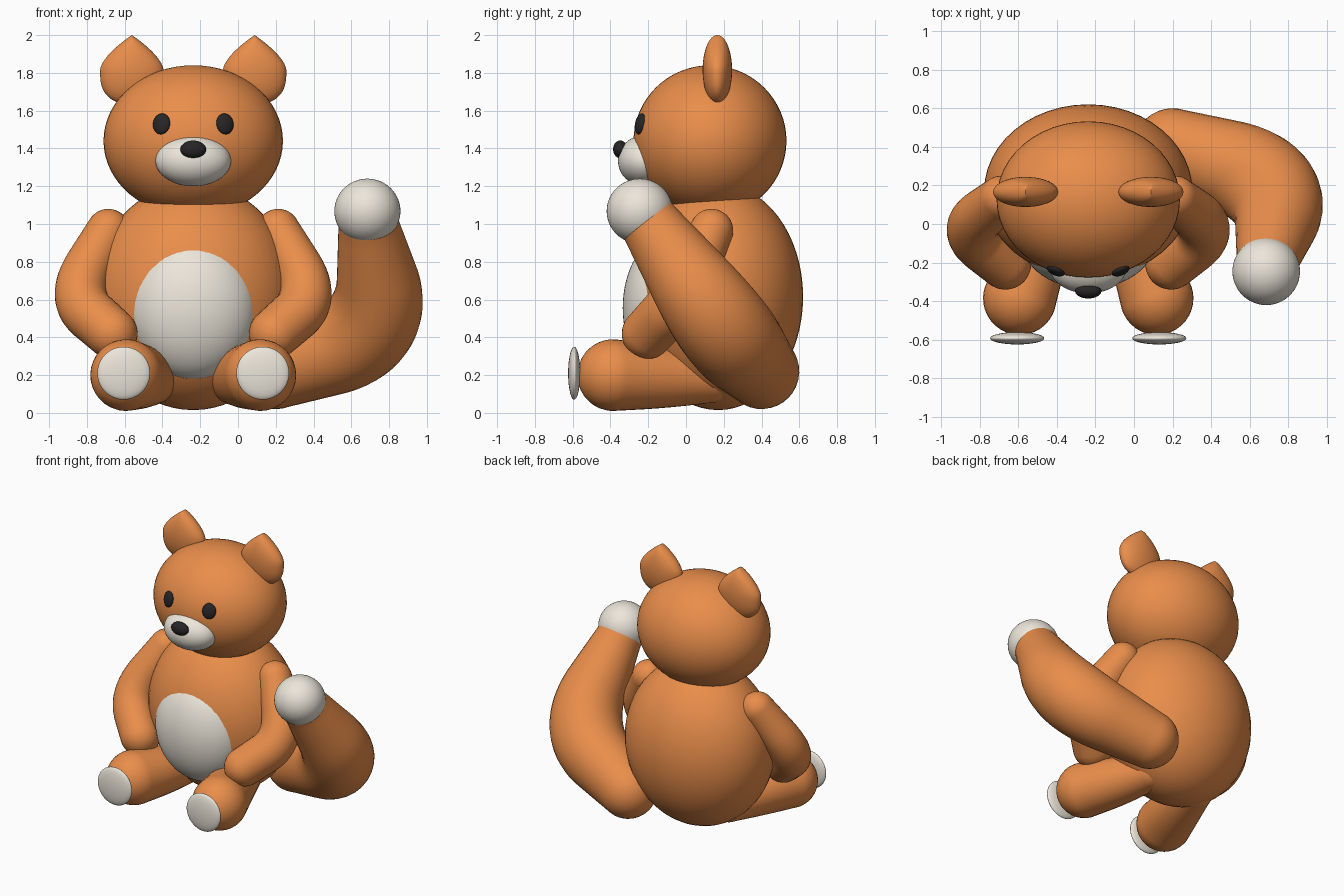
import bpy, bmesh, math
from mathutils import Vector, Matrix

if "Cube" in bpy.data.objects:
    bpy.data.objects.remove(bpy.data.objects["Cube"])

CX = -0.237  # symmetry axis of the sitting animal


def material(name, rgb):
    m = bpy.data.materials.new(name)
    m.diffuse_color = (*rgb, 1)
    m.use_nodes = True
    m.node_tree.nodes["Principled BSDF"].inputs["Base Color"].default_value = m.diffuse_color
    return m


ORANGE = material("orange_fur", (0.82, 0.27, 0.07))
CREAM = material("cream_fur", (0.84, 0.79, 0.70))
BLACK = material("black", (0.02, 0.018, 0.018))


def finish(bm, name, mat):
    bmesh.ops.recalc_face_normals(bm, faces=bm.faces)
    me = bpy.data.meshes.new(name)
    bm.to_mesh(me)
    bm.free()
    me.materials.append(mat)
    for p in me.polygons:
        p.use_smooth = True
    ob = bpy.data.objects.new(name, me)
    bpy.context.collection.objects.link(ob)
    return ob


def ellipsoid(name, mat, centre, radii, turn=0, tilt=0, shape=None):
    bm = bmesh.new()
    bmesh.ops.create_uvsphere(bm, u_segments=48, v_segments=32, radius=1)
    if shape:
        for v in bm.verts:
            v.co = shape(v.co)
    bm.transform(Matrix.Translation(centre) @ Matrix.Rotation(turn, 4, 'Z')
                 @ Matrix.Rotation(tilt, 4, 'X') @ Matrix.Diagonal((*radii, 1)))
    return finish(bm, name, mat)


def limb(name, mat, a, mid, c, sides=32, steps=20):
    """Round-ended tapered tube through three (x, y, z, radius) points."""
    a, mid, c = Vector(a), Vector(mid), Vector(c)
    m = mid + ((mid - (a + c) / 2) / 3)
    p, q = (a + m) / 2, (m + c) / 2
    path = [a.lerp(p, i / 6) for i in range(6)]
    path += [p.lerp(m, i / steps).lerp(m.lerp(q, i / steps), i / steps) for i in range(steps)]
    path += [q.lerp(c, i / 6) for i in range(7)]
    rings = []
    t0 = (path[1] - path[0]).to_3d().normalized()
    t1 = (path[-1] - path[-2]).to_3d().normalized()
    caps = [math.radians(k) for k in range(3, 90, 10)]
    for ang in caps:
        rings.append((a.to_3d() - t0 * a.w * math.cos(ang), t0, a.w * math.sin(ang)))
    for i, s in enumerate(path):
        t = path[min(i + 1, len(path) - 1)] - path[max(i - 1, 0)]
        rings.append((s.to_3d(), t.to_3d().normalized(), s.w))
    for ang in reversed(caps):
        rings.append((c.to_3d() + t1 * c.w * math.cos(ang), t1, c.w * math.sin(ang)))
    bm = bmesh.new()
    loops = []
    side = t0.orthogonal().normalized()
    for o, t, r in rings:
        side = (side - t * side.dot(t)).normalized()
        up = t.cross(side)
        loops.append([bm.verts.new(o + (side * math.cos(k) + up * math.sin(k)) * r)
                      for k in (2 * math.pi * j / sides for j in range(sides))])
    for l0, l1 in zip(loops, loops[1:]):
        for j in range(sides):
            n = (j + 1) % sides
            bm.faces.new((l0[j], l0[n], l1[n], l1[j]))
    bm.faces.new(loops[0])
    bm.faces.new(loops[-1])
    return finish(bm, name, mat)


def ear_shape(co):
    # pointed top and full rounded bottom, seen from the front
    t = co.z
    old = math.sqrt(max(1 - t * t, 1e-9))
    w = 1 - t ** 1.6 if t > 0 else math.sqrt(max(1 - abs(t) ** 3, 0))
    return Vector((co.x * w / old, co.y, t))


# Body, belly and head
ellipsoid("body", ORANGE, (CX, 0.17, 0.615), (0.54, 0.45, 0.60))
ellipsoid("belly_patch", CREAM, (CX, -0.10, 0.555), (0.34, 0.235, 0.38))
ellipsoid("head", ORANGE, (CX, 0.127, 1.44), (0.475, 0.405, 0.40))

# Face
ellipsoid("muzzle", CREAM, (CX, -0.22, 1.335), (0.20, 0.14, 0.135))
ellipsoid("nose", BLACK, (CX, -0.348, 1.395), (0.068, 0.038, 0.047))

# Paired parts
for s, label in ((-1, "left"), (1, "right")):
    def at(dx, *rest):
        return (CX + s * dx, *rest)
    ellipsoid(label + "_eye", BLACK, at(0.168, -0.243, 1.53), (0.048, 0.022, 0.056),
              turn=s * 0.38, tilt=-0.2)
    ellipsoid(label + "_ear", ORANGE, at(0.325, 0.166, 1.815), (0.168, 0.078, 0.185),
              shape=ear_shape)
    limb(label + "_arm", ORANGE, at(0.45, 0.135, 0.965, 0.115),
         at(0.595, -0.03, 0.63, 0.138), at(0.43, -0.205, 0.42, 0.135))
    limb(label + "_leg", ORANGE, at(0.20, 0.12, 0.18, 0.13),
         at(0.27, -0.13, 0.19, 0.165), at(0.355, -0.385, 0.20, 0.19))
    ellipsoid(label + "_foot_pad", CREAM, at(0.368, -0.592, 0.21), (0.14, 0.032, 0.14))

# Tail sweeping round to the front, with a pale tip
limb("tail", ORANGE, (0.20, 0.40, 0.22, 0.20), (0.70, 0.18, 0.48, 0.25), (0.69, -0.19, 1.00, 0.16))
ellipsoid("tail_tip", CREAM, (0.685, -0.245, 1.068), (0.175, 0.175, 0.172))
